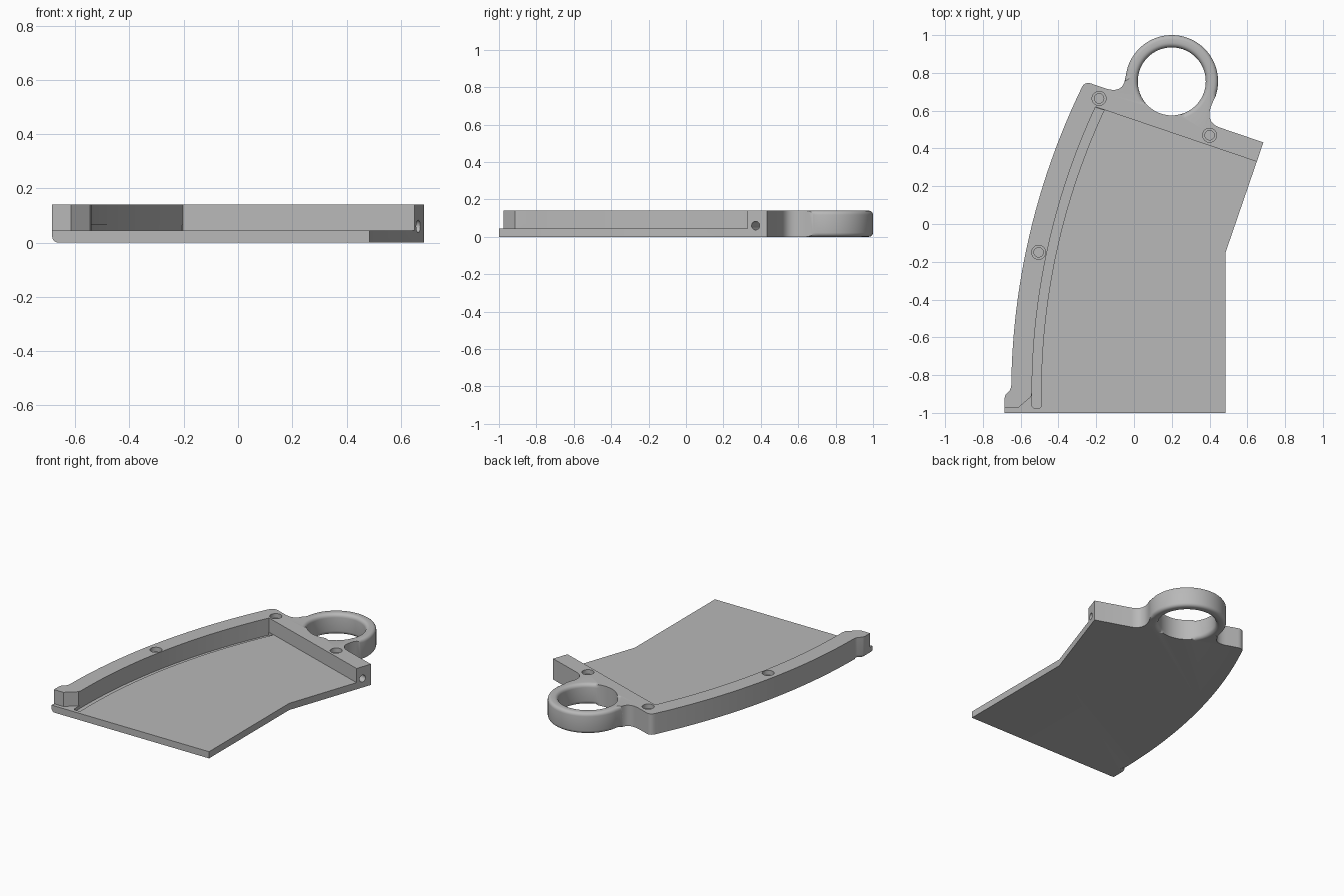
import bpy, bmesh, math
from mathutils import Vector, Matrix

cube = bpy.data.objects.get("Cube")
if cube:
    bpy.data.objects.remove(cube, do_unlink=True)

HEIGHT, PLATE = 0.14, 0.045
RING = Vector((0.2, 0.755))
ARC = Vector((3.06, -0.9))          # centre of the curved side

grey = bpy.data.materials.new("plain_grey")
grey.use_nodes = True
COLOR = (0.48, 0.48, 0.48, 1)
grey.diffuse_color = COLOR
grey.node_tree.nodes["Principled BSDF"].inputs["Base Color"].default_value = COLOR


def make_object(name, bm):
    bmesh.ops.recalc_face_normals(bm, faces=bm.faces)
    mesh = bpy.data.meshes.new(name)
    bm.to_mesh(mesh)
    bm.free()
    mesh.materials.append(grey)
    obj = bpy.data.objects.new(name, mesh)
    bpy.context.collection.objects.link(obj)
    return obj


def prism(points, z0, z1):
    bm = bmesh.new()
    face = bm.faces.new([bm.verts.new((p[0], p[1], z0)) for p in points])
    out = bmesh.ops.extrude_face_region(bm, geom=[face])
    top = [v for v in out["geom"] if isinstance(v, bmesh.types.BMVert)]
    bmesh.ops.translate(bm, verts=top, vec=(0, 0, z1 - z0))
    return bm


def side_curve(radius, y0, y1, n=32):
    ys = [y0 + (y1 - y0) * i / n for i in range(n + 1)]
    return [(ARC.x - math.sqrt(radius ** 2 - (y - ARC.y) ** 2), y) for y in ys]


def fillet(a, b, c, n=8):
    # quadratic blend from a to c, pulled towards b
    a, b, c = Vector(a), Vector(b), Vector(c)
    return [a * (1 - t) ** 2 + b * 2 * t * (1 - t) + c * t * t
            for t in [i / n for i in range(n + 1)]]


def ring_arc(a0, a1, n=56):
    angles = [math.radians(a0 + (a1 - a0) * i / n) for i in range(n + 1)]
    return [RING + 0.245 * Vector((math.cos(a), math.sin(a))) for a in angles]


def lathe(profile, flat_sector=None, n=72):
    # stack of circles; inside flat_sector the radius stays at its smallest
    bm = bmesh.new()
    least = min(r for r, z in profile)
    loops = []
    for r, z in profile:
        loop = []
        for i in range(n):
            deg = 360 * i / n
            rr = least if flat_sector and flat_sector[0] < deg < flat_sector[1] else r
            a = math.radians(deg)
            loop.append(bm.verts.new((rr * math.cos(a), rr * math.sin(a), z)))
        loops.append(loop)
    for low, high in zip(loops, loops[1:]):
        for i in range(n):
            j = (i + 1) % n
            bm.faces.new((low[i], low[j], high[j], high[i]))
    bm.faces.new(loops[0])
    bm.faces.new(loops[-1])
    return bm


# Full outline, clockwise from the front left foot
left_ring, right_ring = ring_arc(172, -18), None
outline = [(-0.685, -1), (-0.685, -0.92), (-0.68, -0.903), (-0.657, -0.88), (-0.65, -0.86)]
outline += side_curve(3.71, -0.84, 0.70)
outline += fillet((-0.277, 0.722), (-0.262, 0.755), (-0.225, 0.743), 6)
outline += fillet((-0.15, 0.717), (-0.055, 0.688), (-0.046, 0.775))
outline += left_ring
outline += fillet((0.415, 0.64), (0.37, 0.545), (0.45, 0.512))
outline += [(0.685, 0.432), (0.485, -0.15), (0.485, -1)]

bm = prism(outline, 0, HEIGHT)


def softened(edge):
    mid = (edge.verts[0].co + edge.verts[1].co) / 2
    if abs(edge.verts[0].co.z - edge.verts[1].co.z) > 0.01:
        return False
    on_ring = (mid.xy - RING).length < 0.25 and mid.y > 0.66
    on_foot = mid.z < 0.01 and mid.x < -0.645 and mid.y < -0.86
    return on_ring or on_foot


bmesh.ops.bevel(bm, geom=[e for e in bm.edges if softened(e)], offset=0.022,
                segments=4, profile=0.5, affect="EDGES", clamp_overlap=False)
body = make_object("tray_body", bm)

# Cutters: open tray, groove, finger hole
tray = [(-0.8, -0.975), (-0.615, -0.975), (-0.545, -0.915)]
tray += side_curve(3.6, -0.89, 0.62) + [(0.9, 0.245), (0.9, -1.2), (-0.8, -1.2)]
cutters = [make_object("tray_cutter", prism(tray, PLATE, 0.3))]

groove = side_curve(3.601, -0.965, 0.617) + side_curve(3.552, 0.602, -0.965)
groove += [(-0.5, -0.975), (-0.53, -0.975)]
cutters.append(make_object("groove_cutter", prism(groove, PLATE - 0.02, PLATE + 0.02)))

edge = [(0.025 * (1 - math.cos(a)), 0.025 * (1 - math.sin(a)))
        for a in [math.pi / 2 * i / 5 for i in range(6)]]
low = [(0.18 + r, z) for r, z in reversed(edge)]
profile = [(0.205, -0.02)] + low + [(r, HEIGHT - z) for r, z in reversed(low)]
profile.append((0.205, HEIGHT + 0.02))
hole = make_object("finger_hole_cutter", lathe(profile, (216, 288)))
hole.location = (RING.x, RING.y, 0)
cutters.append(hole)

# Stepped screw holes in the rim
for x, y in [(-0.185, 0.665), (0.4, 0.47), (-0.505, -0.15)]:
    steps = [(0.025, 0.05), (0.025, 0.11), (0.037, 0.11), (0.037, 0.2)]
    screw = make_object("screw_hole_cutter", lathe(steps, n=32))
    screw.location = (x, y, 0)
    cutters.append(screw)

# Pin hole in the right end of the rim
pin = make_object("pin_hole_cutter", lathe([(0.023, -0.15), (0.023, 0.1)], n=24))
axis = Vector((0.945, -0.326, 0))
pin.matrix_world = (Matrix.Translation((0.665, 0.372, 0.06))
                    @ axis.to_track_quat("Z", "Y").to_matrix().to_4x4())
cutters.append(pin)

# Cut the body and drop the cutters
bpy.context.view_layer.objects.active = body
body.select_set(True)
for cutter in cutters:
    cutter.hide_render = True
    mod = body.modifiers.new("cut", "BOOLEAN")
    mod.operation, mod.solver, mod.object = "DIFFERENCE", "EXACT", cutter
    bpy.ops.object.modifier_apply(modifier=mod.name)
    bpy.data.objects.remove(cutter, do_unlink=True)

bpy.ops.object.shade_smooth_by_angle(angle=math.radians(30))
